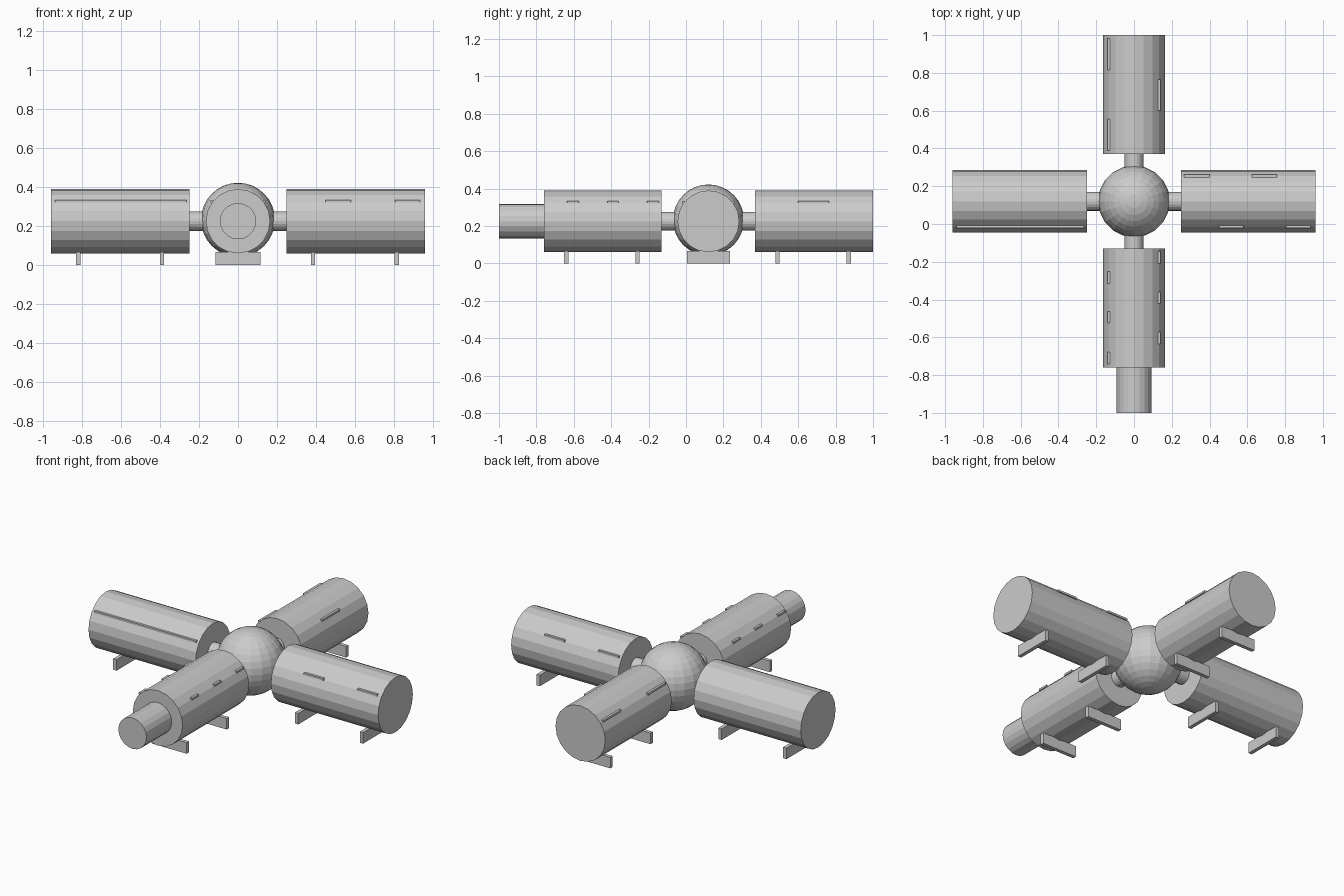
import bpy, bmesh
from mathutils import Vector, Matrix

if "Cube" in bpy.data.objects:
    bpy.data.objects.remove(bpy.data.objects["Cube"])

HUB = Vector((0, 0.12, 0.225))   # centre where the four arms meet
R = 0.165                        # module radius
SIDES = 20


def add_object(name, bm):
    mesh = bpy.data.meshes.new(name)
    bm.to_mesh(mesh)
    bm.free()
    obj = bpy.data.objects.new(name, mesh)
    bpy.context.collection.objects.link(obj)
    return obj


def tube(name, axis, start, end, radius):
    """Capped cylinder along an axis, distances measured from the hub."""
    bm = bmesh.new()
    turn = axis.to_track_quat('Z', 'Y').to_matrix().to_4x4()
    place = Matrix.Translation(HUB + axis * (start + end) / 2) @ turn
    bmesh.ops.create_cone(bm, cap_ends=True, segments=SIDES, radius1=radius,
                          radius2=radius, depth=end - start, matrix=place)
    return add_object(name, bm)


def box(name, centre, size):
    bm = bmesh.new()
    bmesh.ops.create_cube(bm, size=1, matrix=Matrix.LocRotScale(centre, None, size))
    return add_object(name, bm)


def along(axis, length, width, height):
    """Box size with its length lying along the arm axis."""
    return Vector((length, width, height) if abs(axis.x) > 0.5 else (width, length, height))


# Central hub sphere
bm = bmesh.new()
bmesh.ops.create_uvsphere(bm, u_segments=SIDES, v_segments=16, radius=0.19,
                          matrix=Matrix.Translation((0, 0.12, 0.232)))
add_object("hub_sphere", bm)

# Arms: axis, outer end, leg distances, window spans as (side, start, end) from hub
# side +1 / -1 is the +y / -y face of x arms, or the +x / -x face of y arms
arms = {
    "right": (Vector((1, 0, 0)), 0.96, (0.385, 0.815),
              [(-1, 0.45, 0.58), (-1, 0.805, 0.935), (1, 0.265, 0.40), (1, 0.625, 0.757)]),
    "left": (Vector((-1, 0, 0)), 0.96, (0.39, 0.82),
             [(-1, 0.265, 0.94)]),
    "back": (Vector((0, 1, 0)), 0.88, (0.37, 0.75),
             [(1, 0.48, 0.645), (-1, 0.27, 0.437), (-1, 0.695, 0.862)]),
    "front": (Vector((0, -1, 0)), 0.88, (0.38, 0.76),
              [(1, 0.265, 0.328), (1, 0.48, 0.54), (1, 0.693, 0.755),
               (-1, 0.372, 0.435), (-1, 0.582, 0.645), (-1, 0.797, 0.86)]),
}

for name, (axis, end, legs, windows) in arms.items():
    side_dir = Vector((abs(axis.y), abs(axis.x), 0))
    tube(f"{name}_connector", axis, 0.12, 0.26, 0.05)
    tube(f"{name}_module", axis, 0.25, end, R)

    # Cross-wise support feet
    for i, d in enumerate(legs):
        pos = HUB + axis * d
        pos.z = 0.033
        box(f"{name}_foot_{i + 1}", pos, along(axis, 0.022, 0.23, 0.066))

    # Thin raised window strips high on the module sides
    for i, (side, a, b) in enumerate(windows):
        pos = HUB + axis * (a + b) / 2 + side_dir * side * 0.134
        pos.z = 0.327
        box(f"{name}_window_{i + 1}", pos, along(axis, b - a, 0.014, 0.012))

# Docking nose at the front; shorten the front module to make room for it
bpy.data.objects.remove(bpy.data.objects["front_module"])
tube("front_module", Vector((0, -1, 0)), 0.25, 0.88, R)
tube("docking_nose", Vector((0, -1, 0)), 0.86, 1.12, 0.093)
